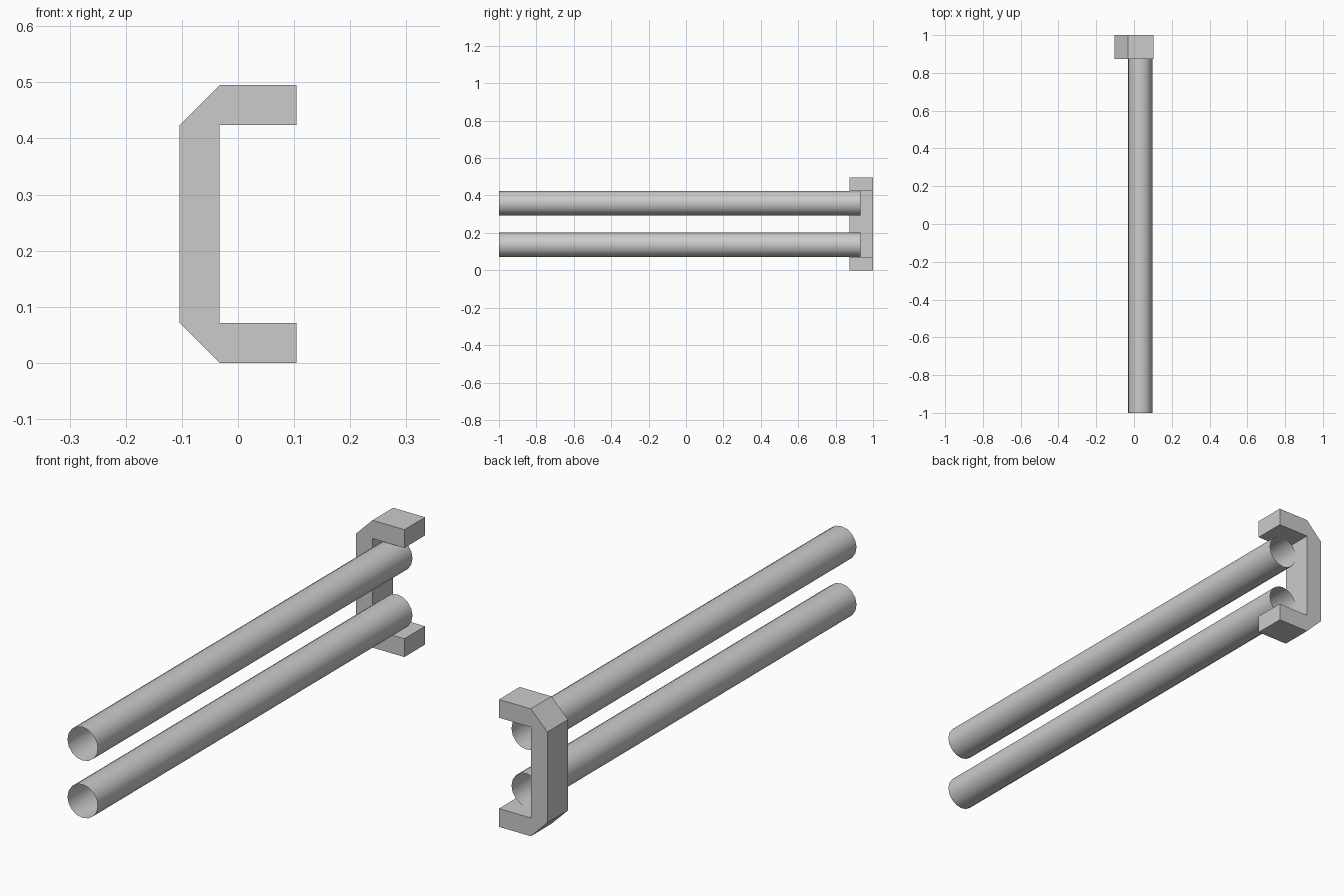
import bpy
import bmesh
import math
from mathutils import Matrix, Vector

cube = bpy.data.objects.get("Cube")
if cube:
    bpy.data.objects.remove(cube, do_unlink=True)

grey = bpy.data.materials.new("light_grey")
grey.use_nodes = True
grey.diffuse_color = (0.6, 0.6, 0.6, 1)
grey.node_tree.nodes["Principled BSDF"].inputs["Base Color"].default_value = grey.diffuse_color

HEIGHT = 0.495
WALL = 0.071          # thickness of the bracket arms
HALF_WIDTH = 0.104
INNER_X = -0.033      # inner face of the bracket spine
RADIUS = 0.065
TUBE_FRONT, TUBE_BACK = -1.0, 0.933
BRACKET_FRONT, BRACKET_BACK = 0.873, 1.0


def add_object(name, bm):
    mesh = bpy.data.meshes.new(name)
    bm.to_mesh(mesh)
    bm.free()
    mesh.materials.append(grey)
    obj = bpy.data.objects.new(name, mesh)
    bpy.context.collection.objects.link(obj)
    return obj


# Bracket: C-shaped profile with chamfered corners, extruded along y
lower = [(INNER_X, WALL), (HALF_WIDTH, WALL), (HALF_WIDTH, 0),
         (INNER_X, 0), (-HALF_WIDTH, WALL)]
profile = lower + [(x, HEIGHT - z) for x, z in reversed(lower)]
bm = bmesh.new()
face = bm.faces.new([bm.verts.new((x, BRACKET_FRONT, z)) for x, z in profile])
result = bmesh.ops.extrude_face_region(bm, geom=[face], use_keep_orig=True)
moved = [v for v in result["geom"] if isinstance(v, bmesh.types.BMVert)]
bmesh.ops.translate(bm, verts=moved, vec=Vector((0, BRACKET_BACK - BRACKET_FRONT, 0)))
bmesh.ops.recalc_face_normals(bm, faces=bm.faces)
add_object("end_bracket", bm)

# Tubes: open-ended thin shells resting against the bracket arms
for name, z in (("lower_tube", WALL + RADIUS), ("upper_tube", HEIGHT - WALL - RADIUS)):
    bm = bmesh.new()
    place = Matrix.Translation((INNER_X + RADIUS, (TUBE_FRONT + TUBE_BACK) / 2, z))
    bmesh.ops.create_cone(bm, cap_ends=False, segments=16, radius1=RADIUS, radius2=RADIUS,
                          depth=TUBE_BACK - TUBE_FRONT,
                          matrix=place @ Matrix.Rotation(math.pi / 2, 4, "X"))
    bmesh.ops.recalc_face_normals(bm, faces=bm.faces)
    for f in bm.faces:
        f.smooth = True
    add_object(name, bm)
